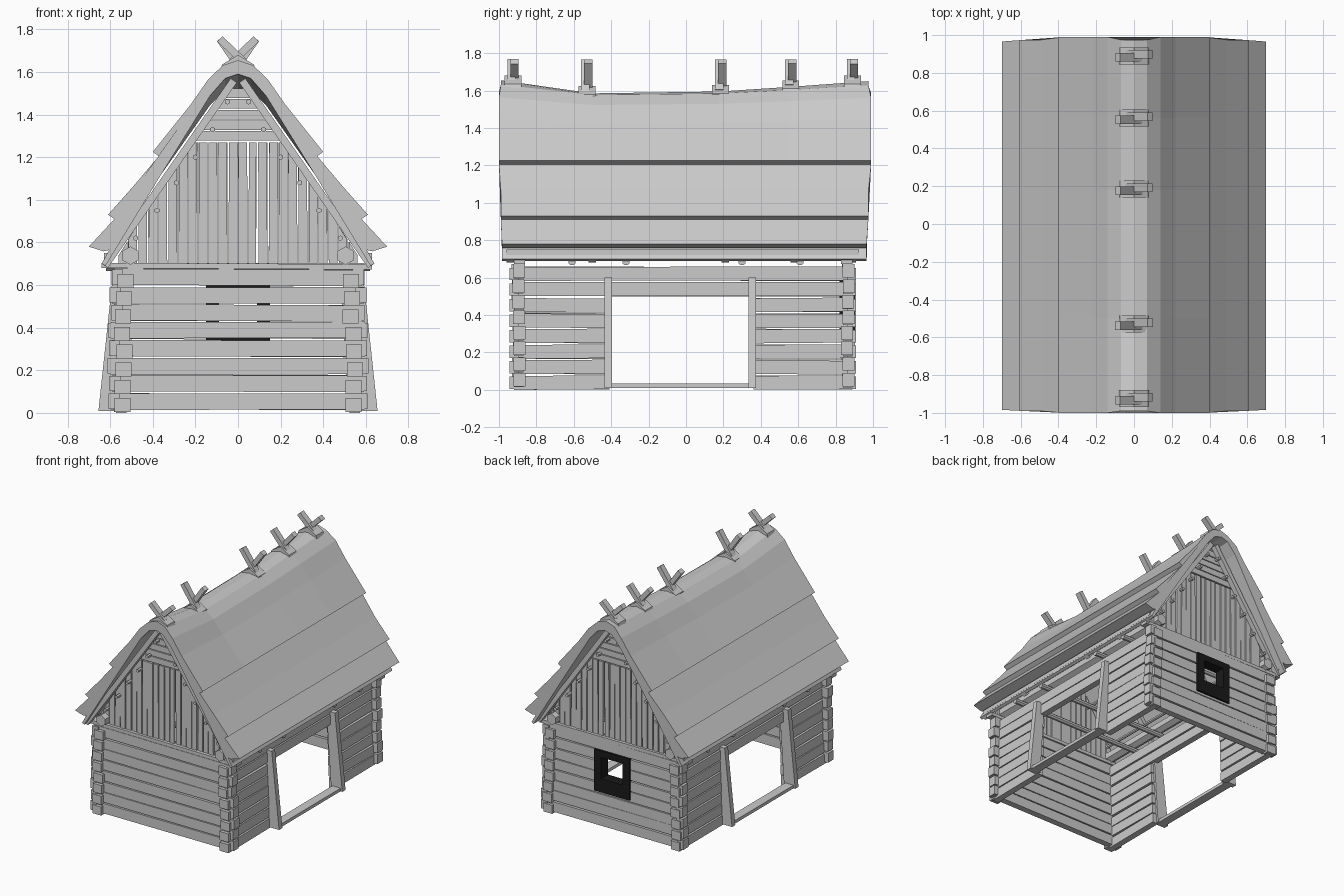
import bpy, bmesh, random
from math import pi, cos, sin
from mathutils import Vector

if "Cube" in bpy.data.objects:
    bpy.data.objects.remove(bpy.data.objects["Cube"])

random.seed(4)


def finish(bm, name, mat=None):
    bmesh.ops.recalc_face_normals(bm, faces=bm.faces)
    me = bpy.data.meshes.new(name)
    bm.to_mesh(me)
    bm.free()
    ob = bpy.data.objects.new(name, me)
    bpy.context.collection.objects.link(ob)
    if mat:
        me.materials.append(mat)
    return ob


def loft(bm, rings):
    vs = [[bm.verts.new(p) for p in r] for r in rings]
    n = len(vs[0])
    for a, b in zip(vs, vs[1:]):
        for i in range(n):
            bm.faces.new((a[i], a[(i + 1) % n], b[(i + 1) % n], b[i]))
    bm.faces.new(vs[0])
    bm.faces.new(vs[-1])


def prism(bm, pts, y0, y1):
    loft(bm, [[(x, y, z) for x, z in pts] for y in (y0, y1)])


def box(bm, x0, x1, y0, y1, z0, z1):
    prism(bm, [(x0, z0), (x1, z0), (x1, z1), (x0, z1)], y0, y1)


def beam(bm, p, q, w, h, sides=4, jit=0.0):
    # straight bar from p to q: w across, h in the upward direction
    p, q = Vector(p), Vector(q)
    d = (q - p).normalized()
    ref = Vector((0, 0, 1)) if abs(d.y) > 0.9 or abs(d.x) > 0.98 else Vector((0, 1, 0))
    s = d.cross(ref).normalized()
    u = s.cross(d)
    r = 0.5 / cos(pi / sides)
    angs = [2 * pi * (i + 0.5) / sides for i in range(sides)]
    rings = []
    for c in (p, q):
        k = random.uniform(-jit, jit)
        rings.append([c + s * cos(a) * r * w + u * (sin(a) * r * h + k) for a in angs])
    loft(bm, rings)


PITCH = 0.083

# front and back log walls, back one split around the window
for name, y in (("front_log_wall", -0.895), ("back_log_wall", 0.865)):
    bm = bmesh.new()
    for k in range(8):
        z = 0.055 + PITCH * k
        e = 0.6 - 0.003 * k + random.uniform(-0.01, 0.01)
        spans = [(-e, e)]
        if y > 0 and 4 <= k <= 6:
            spans = [(-e, -0.1), (0.1, e)]
        for a, b in spans:
            beam(bm, (a, y, z), (b, y, z), 0.05, 0.076, jit=0.004)
        for s in (-1, 1):
            j = random.uniform(-0.006, 0.006)
            beam(bm, (s * (e - 0.04), y + j, z), (s * (e + 0.012), y + j, z), 0.064, 0.072)
    finish(bm, name)

# side log walls with a wide doorway on both sides
for name, s in (("left_log_wall", -1), ("right_log_wall", 1)):
    bm = bmesh.new()
    for k in range(8):
        z = 0.038 + PITCH * k
        x = s * (0.548 - 0.003 * k)
        spans = [(-0.92, -0.41), (0.36, 0.89)] if k < 6 else [(-0.92, 0.89)]
        for a, b in spans:
            beam(bm, (x, a, z), (x, b, z), 0.05, 0.074, jit=0.004)
        for y in (-0.92, 0.885):
            j = random.uniform(-0.008, 0.008)
            beam(bm, (x + j, y - 0.025, z), (x + j, y + 0.025, z), 0.075, 0.066)
    finish(bm, name)

    # doorway posts leaning outward at the foot, and sill
    bm = bmesh.new()
    for y in (-0.415, 0.355):
        prism(bm, [(s * 0.56, 0.01), (s * 0.655, 0.01), (s * 0.592, 0.6), (s * 0.52, 0.6)], y - 0.02, y + 0.02)
    box(bm, s * 0.57, s * 0.64, -0.4, 0.34, 0.01, 0.034)
    finish(bm, name.split("_")[0] + "_door_frame")

# black window frame in the back wall
black = bpy.data.materials.new("black")
black.diffuse_color = (0.01, 0.01, 0.01, 1)
black.use_nodes = True
black.node_tree.nodes["Principled BSDF"].inputs["Base Color"].default_value = black.diffuse_color
bm = bmesh.new()
for s in (-1, 1):
    box(bm, s * 0.09, s * 0.15, 0.82, 0.905, 0.28, 0.6)
box(bm, -0.09, 0.09, 0.82, 0.905, 0.28, 0.385)
box(bm, -0.09, 0.09, 0.82, 0.905, 0.55, 0.6)
finish(bm, "window_frame", black)


# gables: vertical planks below, horizontal boards near the peak
def edge(z):
    return 0.585 - (z - 0.7) * 0.625


for name, y in (("front_gable", -0.89), ("back_gable", 0.86)):
    bm = bmesh.new()
    n, w = 24, 0.047
    for i in range(n):
        x0 = (i - n / 2) * w + 0.003
        x1 = x0 + w - (0.012 if i == 13 else 0.006)
        t0, t1 = [min(1.27, 0.7 + (0.585 - abs(x)) / 0.625) for x in (x0, x1)]
        lean = random.uniform(-0.003, 0.003)
        j = random.uniform(-0.004, 0.004)
        prism(bm, [(x0, 0.7), (x1, 0.7), (x1 + lean, max(t1, 0.705)), (x0 + lean, max(t0, 0.705))],
              y + j - 0.009, y + j + 0.009)
    for i in range(5):
        a, b = 1.278 + i * 0.05, 1.322 + i * 0.05
        prism(bm, [(-edge(a), a), (edge(a), a), (edge(b), b), (-edge(b), b)], y - 0.01, y + 0.01)
    beam(bm, (-0.64, y, 0.692), (0.63, y, 0.685), 0.06, 0.025)
    finish(bm, name)

# round tie beams across the house
bm = bmesh.new()
for y in (-0.61, -0.32, 0.3, 0.61):
    beam(bm, (-0.62, y, 0.685), (0.62, y, 0.685), 0.038, 0.038, 8)
finish(bm, "tie_beams")

# six-sided wall plates and thin purlin poles under the roof
bm = bmesh.new()
for s in (-1, 1):
    beam(bm, (s * 0.505, -0.95, 0.738), (s * 0.505, 0.92, 0.738), 0.075, 0.075, 6)
    beam(bm, (s * 0.615, -0.96, 0.735), (s * 0.615, 0.925, 0.735), 0.03, 0.03)
finish(bm, "wall_plates")
bm = bmesh.new()
for s in (-1, 1):
    for x, z in ((0.05, 1.46), (0.12, 1.33), (0.2, 1.2), (0.29, 1.08), (0.38, 0.95), (0.48, 0.82)):
        beam(bm, (s * x, -0.94, z), (s * x, 0.91, z), 0.022, 0.022, 6)
finish(bm, "purlin_poles")

# rafters
bm = bmesh.new()
for y in (-0.94, -0.5, 0.21, 0.58, 0.89):
    for s in (-1, 1):
        beam(bm, (s * 0.625, y, 0.69), (s * 0.02, y, 1.56), 0.035, 0.04)
finish(bm, "rafters")

# thatched roof: stepped outer profile, rounded peak, sagging ridge
outer = [(0, 1.655), (0.07, 1.632), (0.14, 1.565), (0.22, 1.45), (0.4, 1.225), (0.372, 1.205),
         (0.49, 1.065), (0.61, 0.93), (0.58, 0.91), (0.7, 0.78), (0.63, 0.758), (0.605, 0.765), (0.64, 0.7)]
inner = [(0.622, 0.69), (0.36, 1.12), (0.13, 1.49), (0.06, 1.57), (0, 1.59)]


def flip(pts):
    return [(-x, z) for x, z in reversed(pts)]


profile = outer + inner + flip(inner[:-1]) + flip(outer[1:])
ridge = [(-0.99, 1.655), (-0.5, 1.585), (0.18, 1.595), (0.56, 1.62), (0.975, 1.65)]
bm = bmesh.new()
rings = []
for y, top in ridge:
    ring = []
    for x, z in profile:
        sag = (1.655 - top) * max(0, 1 - abs(x) / 0.35)
        yy = y
        if abs(y) > 0.9:    # ends bulge a little mid-slope
            yy += (0.015 if y > 0 else -0.01) * (1 if 1.2 < z < 1.6 else -0.6 if z < 0.85 else 0)
        ring.append((x, yy, z - sag))
    rings.append(ring)
loft(bm, rings)
finish(bm, "thatched_roof")

# ridge riders: saddle block with two crossed sticks
bm = bmesh.new()
for y, zr in ((-0.925, 1.645), (-0.53, 1.588), (0.185, 1.595), (0.56, 1.62), (0.89, 1.645)):
    prism(bm, [(-0.085, zr - 0.045), (0, zr - 0.01), (0.085, zr - 0.045), (0.075, zr - 0.01),
               (0, zr + 0.035), (-0.075, zr - 0.01)], y - 0.045, y + 0.045)
    for s in (-1, 1):
        yy = y + s * 0.008
        beam(bm, (-s * 0.03, yy, zr), (s * 0.085, yy, 1.755), 0.035, 0.045)
finish(bm, "ridge_riders")
